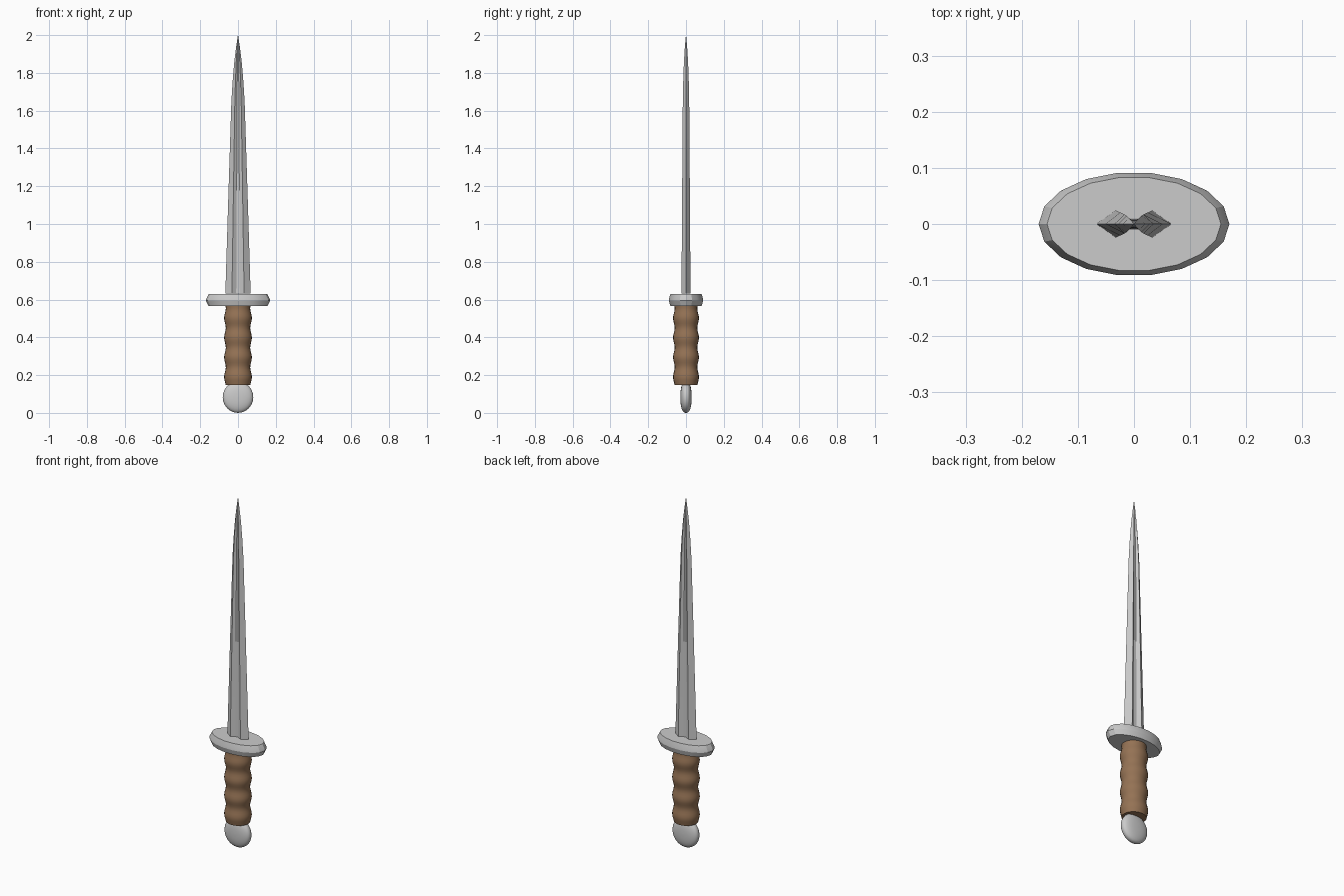
import bpy, bmesh, math

if "Cube" in bpy.data.objects:
    bpy.data.objects.remove(bpy.data.objects["Cube"])

TAU = 2 * math.pi


def loft(name, rings, smooth=None, color=None):
    """Skin a stack of equal-length point rings and cap both ends."""
    bm = bmesh.new()
    rows = [[bm.verts.new(p) for p in ring] for ring in rings]
    n = len(rows[0])
    for a, b in zip(rows, rows[1:]):
        for i in range(n):
            j = (i + 1) % n
            bm.faces.new((a[i], a[j], b[j], b[i]))
    bm.faces.new(rows[0][::-1])
    bm.faces.new(rows[-1])
    bmesh.ops.remove_doubles(bm, verts=bm.verts, dist=1e-5)
    bmesh.ops.recalc_face_normals(bm, faces=bm.faces)
    mesh = bpy.data.meshes.new(name)
    bm.to_mesh(mesh)
    bm.free()
    ob = bpy.data.objects.new(name, mesh)
    bpy.context.collection.objects.link(ob)
    if smooth:
        bpy.ops.object.select_all(action='DESELECT')
        bpy.context.view_layer.objects.active = ob
        ob.select_set(True)
        bpy.ops.object.shade_smooth_by_angle(angle=math.radians(smooth))
    if color:
        mat = bpy.data.materials.new(name)
        mat.diffuse_color = color
        mat.use_nodes = True
        mat.node_tree.nodes["Principled BSDF"].inputs["Base Color"].default_value = mat.diffuse_color
        mesh.materials.append(mat)
    return ob


def ellipse(rx, ry, z, n):
    return [(rx * math.cos(TAU * i / n), ry * math.sin(TAU * i / n), z) for i in range(n)]


# Blade: double-ridged section with a central fuller, tapering to a point
quarter = [(1, 0), (0.48, 1), (0.14, 0.42)]
section = quarter + [(-x, y) for x, y in quarter[::-1]]
section += [(-x, -y) for x, y in quarter[1:]] + [(x, -y) for x, y in quarter[:0:-1]]
stations = [(0.632, 0.067, 0.024), (1.15, 0.051, 0.0205), (1.65, 0.035, 0.017),
            (1.76, 0.028, 0.0145), (1.86, 0.0195, 0.011), (1.94, 0.0095, 0.006),
            (2.0, 0.0005, 0.0005)]
loft("blade", [[(x * w, y * t, z) for x, y in section] for z, w, t in stations], 15)

# Guard: flat 18-sided oval with a bevelled rim
loft("guard", [ellipse(0.156, 0.084, 0.566, 18), ellipse(0.17, 0.0925, 0.594, 18),
               ellipse(0.168, 0.091, 0.604, 18), ellipse(0.155, 0.084, 0.63, 18)], 25)

# Grip: round handle with four soft swells
rings = []
for i in range(33):
    z = 0.148 + 0.418 * i / 32
    swell = 0.0045 * math.cos(TAU * (z - 0.19) / 0.104)
    rings.append(ellipse(0.069 + swell, 0.064 + swell, z, 24))
loft("grip", rings, 50, (0.30, 0.17, 0.09, 1))

# Pommel: thick rounded disc, turned about the y axis
rings = []
for i in range(17):
    a = -math.pi / 2 + math.pi * i / 16
    r = max(math.cos(a), 0.002) ** 0.85
    y = 0.03 * math.copysign(abs(math.sin(a)) ** 0.8, a)
    rings.append([(0.081 * r * math.cos(TAU * k / 24), y, 0.083 + 0.083 * r * math.sin(TAU * k / 24))
                  for k in range(24)])
loft("pommel", rings, 60)
